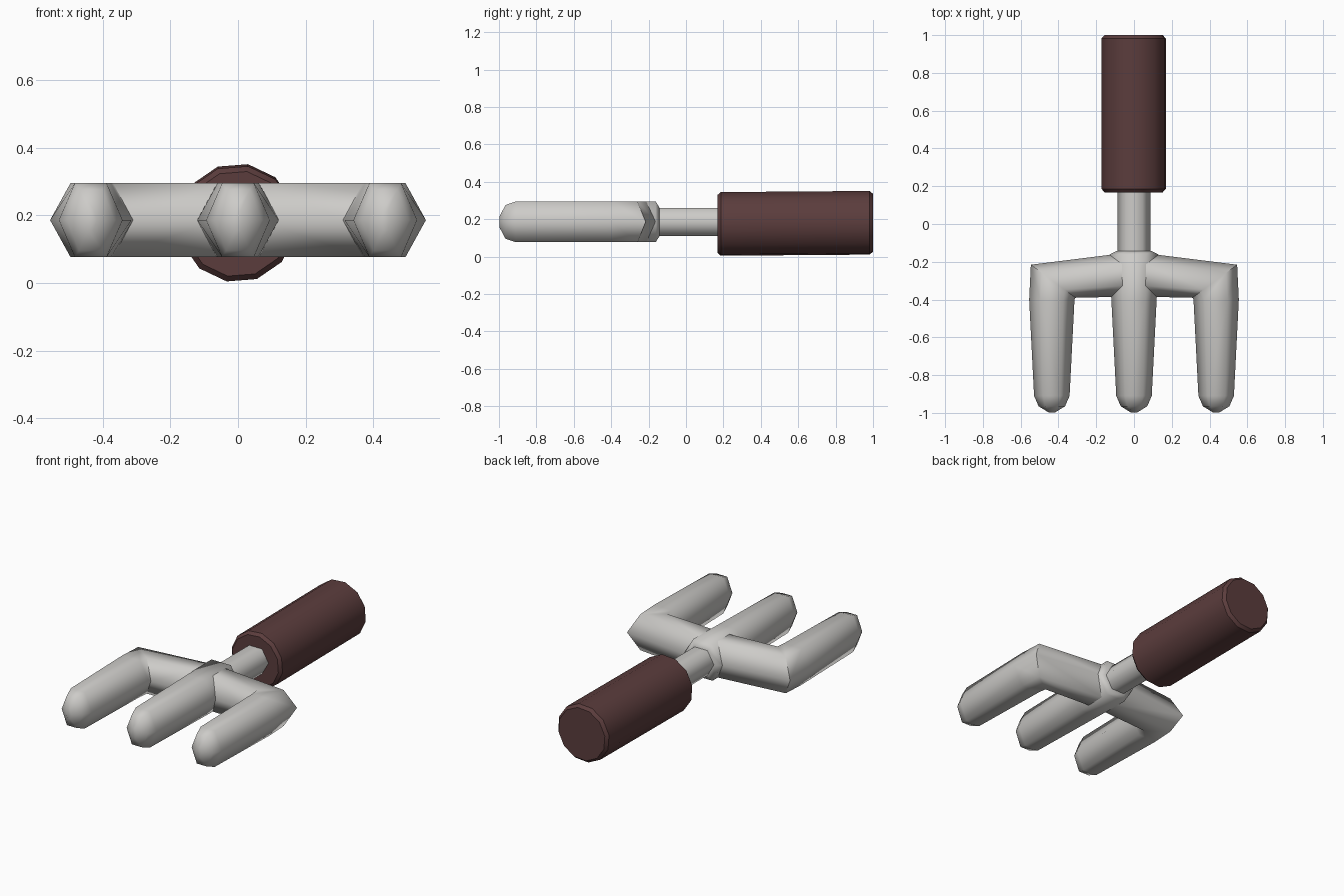
import bpy, bmesh, math
from mathutils import Vector

if "Cube" in bpy.data.objects:
    bpy.data.objects.remove(bpy.data.objects["Cube"])

ZC = 0.186  # height of the fork's centre line


def material(name, rgb):
    m = bpy.data.materials.new(name)
    m.diffuse_color = (*rgb, 1)
    m.use_nodes = True
    m.node_tree.nodes["Principled BSDF"].inputs["Base Color"].default_value = m.diffuse_color
    return m


STEEL = material("light steel", (0.61, 0.60, 0.58))
WOOD = material("dark brown", (0.105, 0.046, 0.046))


def loft(name, rings, mat, angle):
    """Skin a list of equal-sized closed rings and cap both ends."""
    bm = bmesh.new()
    loops = [[bm.verts.new(p) for p in r] for r in rings]
    n = len(loops[0])
    for a, b in zip(loops, loops[1:]):
        for i in range(n):
            j = (i + 1) % n
            bm.faces.new((a[i], a[j], b[j], b[i]))
    bm.faces.new(loops[0])
    bm.faces.new(loops[-1])
    bmesh.ops.recalc_face_normals(bm, faces=bm.faces)
    me = bpy.data.meshes.new(name)
    bm.to_mesh(me)
    bm.free()
    me.materials.append(mat)
    ob = bpy.data.objects.new(name, me)
    bpy.context.collection.objects.link(ob)
    bpy.context.view_layer.objects.active = ob
    bpy.ops.object.select_all(action='DESELECT')
    ob.select_set(True)
    bpy.ops.object.shade_smooth_by_angle(angle=math.radians(angle))
    return ob


def hexa(x, y, wx, wy, h):
    """Hexagon with flat top and bottom; (wx, wy) is its half-width vector."""
    c, w = Vector((x, y, ZC)), Vector((wx, wy, 0))
    return [c + w * a + Vector((0, 0, h * b)) for a, b in
            ((1, 0), (.5, 1), (-.5, 1), (-1, 0), (-.5, -1), (.5, -1))]


def tine(x, s=1):
    """Tapered prong and its domed tip."""
    return [hexa(x, y, s * w, 0, h) for y, w, h in
            ((-.40, .120, .109), (-.91, .094, .109),
             (-.965, .070, .090), (-.997, .018, .030))]


# Centre prong with collar
loft("centre_tine", [hexa(0, -.143, .092, 0, .078), hexa(0, -.162, .130, 0, .109)]
     + tine(0), STEEL, 65)

# Side prongs: sideways arm, mitred corner, prong
for side, s in (("right", 1), ("left", -1)):
    loft(side + "_tine", [hexa(s * .062, -.270, 0, .115, .109),
                          hexa(s * .428, -.303, s * .118, .0875, .109)]
         + tine(s * .435, s), STEEL, 65)

# Shaft between collar and handle
loft("shaft", [hexa(0, y, .087, 0, .075) for y in (-.16, .20)], STEEL, 65)

# Twelve-sided handle with chamfered rims, tilted very slightly
handle = []
for y, r, z in ((.168, .157, .175), (.186, .173, .175),
                (.982, .173, .181), (1.0, .157, .181)):
    handle.append([Vector((-.002 + r * math.cos(a), y, z + r * math.sin(a)))
                   for a in (math.radians(19.5 + 30 * i) for i in range(12))])
loft("handle", handle, WOOD, 40)
